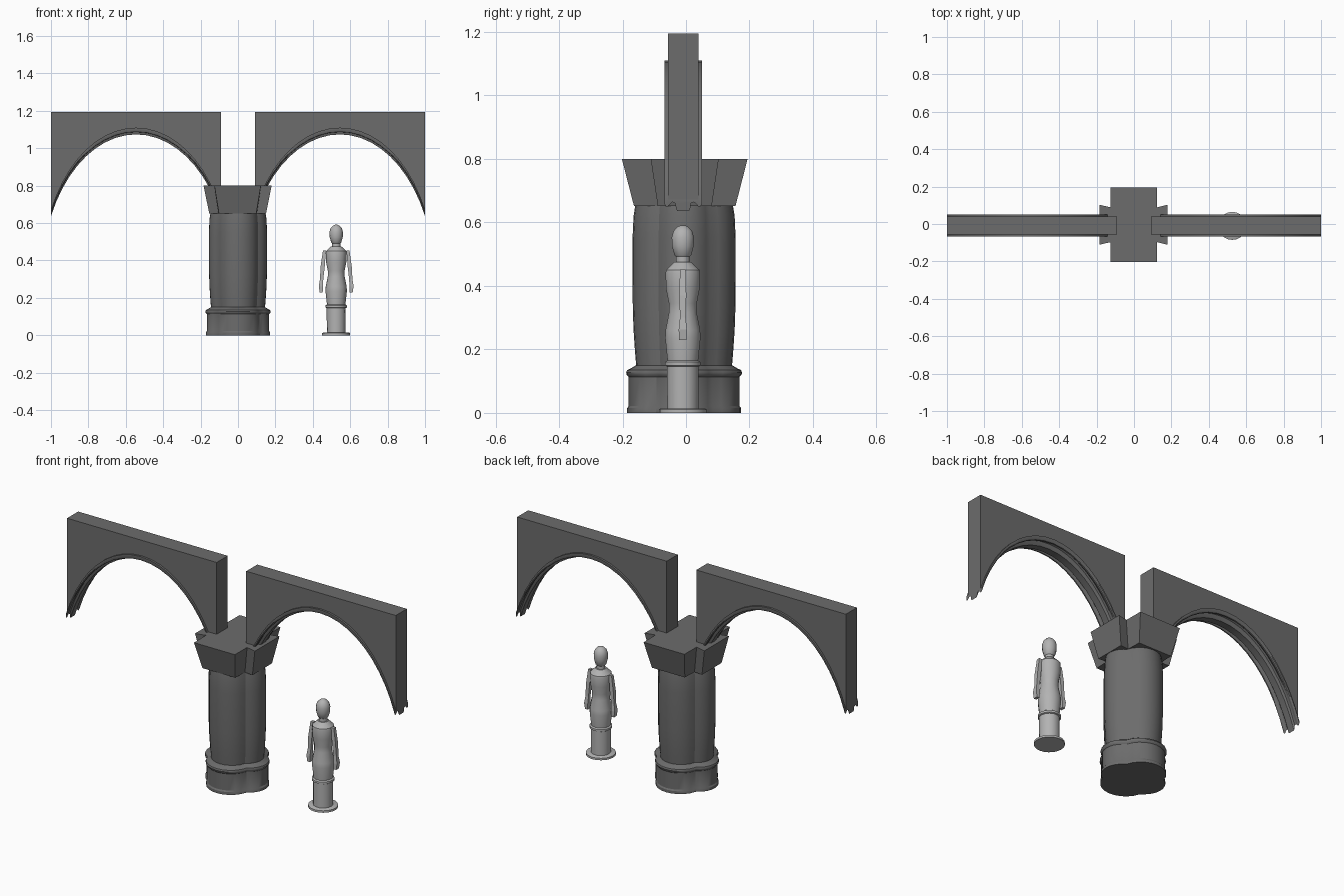
import bpy, bmesh, math

if "Cube" in bpy.data.objects:
    bpy.data.objects.remove(bpy.data.objects["Cube"])

CY = -0.006  # depth centre shared by all parts


def material(name, v):
    m = bpy.data.materials.new(name)
    m.diffuse_color = (v, v, v, 1)
    m.use_nodes = True
    m.node_tree.nodes["Principled BSDF"].inputs["Base Color"].default_value = m.diffuse_color
    return m


STONE = material("dark_stone", 0.15)
LIGHT = material("light_grey", 0.45)


def loft(name, rings, mat, smooth=True):
    """Skin a list of equal-length closed rings and cap both ends."""
    bm = bmesh.new()
    loops = [[bm.verts.new(p) for p in r] for r in rings]
    n = len(rings[0])
    for a, b in zip(loops, loops[1:]):
        for i in range(n):
            j = (i + 1) % n
            bm.faces.new((a[i], a[j], b[j], b[i]))
    bm.faces.new(loops[0][::-1])
    bm.faces.new(loops[-1])
    bmesh.ops.recalc_face_normals(bm, faces=bm.faces)
    me = bpy.data.meshes.new(name)
    bm.to_mesh(me)
    bm.free()
    me.materials.append(mat)
    ob = bpy.data.objects.new(name, me)
    bpy.context.collection.objects.link(ob)
    if smooth:
        bpy.ops.object.select_all(action='DESELECT')
        ob.select_set(True)
        bpy.context.view_layer.objects.active = ob
        bpy.ops.object.shade_smooth_by_angle(angle=math.radians(32))
    return ob


# Four-lobed pier cross-section: creases at (+-.107, +-.08)
def lobe(centre, radius, half, direction, steps=10):
    w = math.asin(half / radius)
    return [(centre * math.cos(direction) + radius * math.cos(direction + t),
             centre * math.sin(direction) + radius * math.sin(direction + t))
            for t in (-w + 2 * w * i / steps for i in range(steps))]


section = []
for k in range(4):
    d = k * math.pi / 2
    section += lobe(0.064, 0.0907, 0.08, d) if k % 2 == 0 else lobe(0.05, 0.1116, 0.107, d)


def pier(name, profile):
    loft(name, [[(x * s, y * s + CY, z) for x, y in section] for s, z in profile], STONE)


pier("pier_base", [(1.11, 0), (1.11, .015), (1.08, .022), (1.08, .113), (1.12, .12),
                   (1.13, .127), (1.11, .135), (1.04, .14), (.94, .15)])
pier("pier_shaft", [(.93, .14), (.96, .2), (.985, .26), (1, .33), (1.005, .42),
                    (1.005, .55), (.985, .62), (.95, .655)])


# Flared cross-shaped capital
def cross(quarter, z):
    q = quarter
    pts = q + [(-x, y) for x, y in q[::-1]] + [(-x, -y) for x, y in q] + [(x, -y) for x, y in q[::-1]]
    return [(x - 0.002, y + CY + 0.002, z) for x, y in pts]


loft("capital", [cross([(.152, .085), (.103, .08), (.1, .16)], .652),
                 cross([(.182, .107), (.125, .093), (.124, .198)], .8)], STONE, False)

# Arches: an elliptical curve cut off at the half span
SPAN, MID, A, B = 0.455, 0.545, 0.505, 0.773
STEPS = 20


def curve():
    top = math.asin(SPAN / A)
    for i in range(STEPS + 1):
        t = -top + 2 * top * i / STEPS
        yield A * math.sin(t), 1.11 - B * (1 - math.cos(t))


# half of the moulding profile: (depth, drop below the outer edge)
half = [(.059, 0), (.059, -.014), (.055, -.022), (.048, -.023), (.042, -.015),
        (.034, -.008), (.025, -.012), (.022, -.03), (.019, -.036)]
moulding = half + [(-y, z) for y, z in half[::-1]]
wall_half = 0.048

for side, label in ((-1, "left"), (1, "right")):
    cx = side * MID
    loft(label + "_arch_moulding",
         [[(cx + x, y + CY - .003, z + dz) for y, dz in moulding] for x, z in curve()], STONE)
    loft(label + "_arch_wall",
         [[(cx + x, y + CY - .003, h) for y, h in ((-wall_half, 1.195), (wall_half, 1.195),
                                                 (wall_half, z - .004), (-wall_half, z - .004))]
          for x, z in curve()], STONE, False)

# Mannequin turned from profiles
FX, FY = 0.525, -0.01


def turned(name, profile, sides=14):
    loft(name, [[(FX + r * math.cos(2 * math.pi * i / sides), FY + r * math.sin(2 * math.pi * i / sides), z)
                 for i in range(sides)] for r, z in profile], LIGHT)


turned("figure_stand", [(.075, 0), (.075, .011), (.07, .014)], 20)
turned("figure_legs", [(.05, .01), (.051, .15)])
turned("figure_ring", [(.05, .145), (.057, .149), (.057, .16), (.05, .165)])
turned("figure_torso", [(.049, .16), (.057, .235), (.056, .26), (.045, .315), (.045, .345),
                        (.054, .39), (.056, .44), (.054, .45), (.028, .475)])
turned("figure_neck", [(.022, .47), (.022, .497)])
turned("figure_head", [(.02, .49), (.027, .497), (.035, .525), (.036, .553), (.03, .573),
                       (.018, .586), (.006, .591)])

# Hanging arms
for side, label in ((-1, "left"), (1, "right")):
    arm = [(.063, .452, .008, .009), (.072, .37, .011, .011), (.078, .30, .009, .009),
           (.082, .262, .011, .013), (.08, .229, .008, .012)]
    loft(label + "_arm", [[(FX + side * dx + u * hx, FY + v * hy, z)
                           for u, v in ((-1, -1), (1, -1), (1, 1), (-1, 1))]
                          for dx, z, hx, hy in arm], LIGHT, False)
